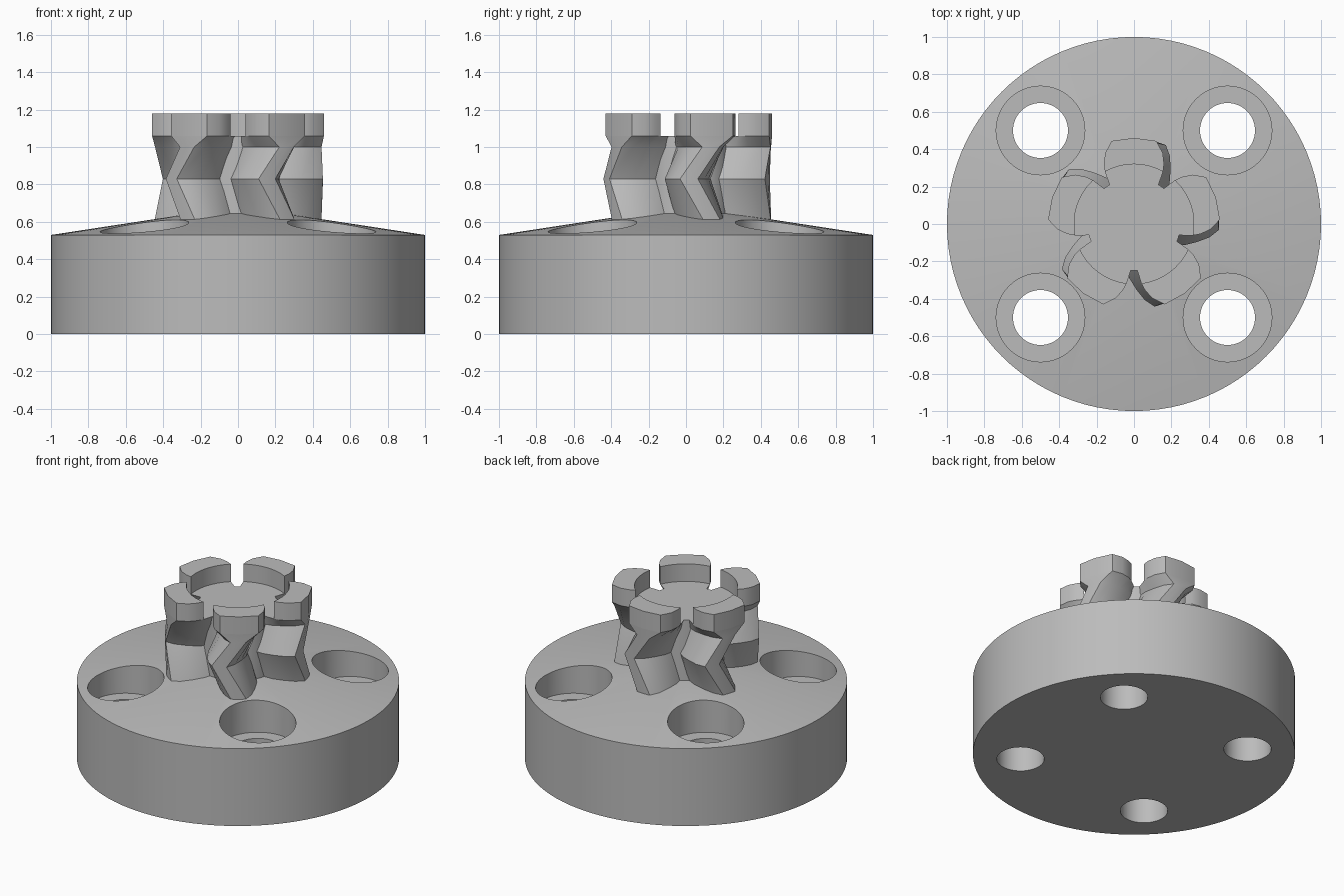
import bpy, bmesh, math

cube = bpy.data.objects.get("Cube")
if cube:
    bpy.data.objects.remove(cube, do_unlink=True)

grey = bpy.data.materials.new("plain grey")
grey.use_nodes = True
COLOUR = (0.5, 0.5, 0.5, 1)
grey.diffuse_color = COLOUR
grey.node_tree.nodes["Principled BSDF"].inputs["Base Color"].default_value = COLOUR


def loft(name, rings):
    """Closed solid through rings of equal point count, capped at both ends."""
    bm = bmesh.new()
    loops = [[bm.verts.new(p) for p in ring] for ring in rings]
    n = len(loops[0])
    for low, high in zip(loops, loops[1:]):
        for i in range(n):
            j = (i + 1) % n
            bm.faces.new((low[i], low[j], high[j], high[i]))
    bm.faces.new(loops[0])
    bm.faces.new(loops[-1])
    bmesh.ops.recalc_face_normals(bm, faces=bm.faces)
    mesh = bpy.data.meshes.new(name)
    bm.to_mesh(mesh)
    bm.free()
    mesh.materials.append(grey)
    obj = bpy.data.objects.new(name, mesh)
    bpy.context.collection.objects.link(obj)
    return obj


def circle(r, z, x=0, y=0, n=96):
    return [(x + r * math.cos(math.tau * i / n), y + r * math.sin(math.tau * i / n), z)
            for i in range(n)]


def section(half, centre, z, inner=None):
    """Symmetric lobe outline from (radius, half angle) pairs, root to tip."""
    polar = [(r, -a) for r, a in half] + [(half[-1][0], 0)]
    polar += [(r, a) for r, a in reversed(half)]
    if inner:
        a = half[0][1]
        polar += [(inner, a * t / 4) for t in range(3, -4, -1)]
    return [(r * math.cos(math.radians(centre + a)),
             r * math.sin(math.radians(centre + a)), z) for r, a in polar]


def smooth(obj):
    bpy.ops.object.select_all(action='DESELECT')
    obj.select_set(True)
    bpy.context.view_layer.objects.active = obj
    bpy.ops.object.shade_smooth_by_angle(angle=math.radians(25))


# Round flange with a shallow conical top
base = loft("flange", [circle(1, 0), circle(1, 0.53), circle(0.24, 0.646)])

# Four counterbored bolt holes
for x in (-0.5, 0.5):
    for y in (-0.5, 0.5):
        for part, radius, bottom in (("bolt_hole", 0.147, -0.1), ("counterbore", 0.237, 0.39)):
            cutter = loft(part + "_cutter", [circle(radius, bottom, x, y, 64),
                                             circle(radius, 0.8, x, y, 64)])
            cutter.hide_render = True
            mod = base.modifiers.new(part, 'BOOLEAN')
            mod.operation = 'DIFFERENCE'
            mod.solver = 'EXACT'
            mod.object = cutter
            bpy.context.view_layer.objects.active = base
            bpy.ops.object.modifier_apply(modifier=mod.name)
            bpy.data.objects.remove(cutter, do_unlink=True)
smooth(base)

# Central core
smooth(loft("core", [circle(0.248, 0.6), circle(0.248, 1.06)]))

# Five chevron lobes with wider heads around a round recess
head = [(0.32, 29), (0.36, 26.5), (0.41, 22), (0.46, 15)]
shoulder = [(0.23, 33)] + head
blade = [(0.23, 31), (0.29, 25), (0.35, 18), (0.41, 12), (0.455, 6)]
for k in range(5):
    a = 90 + 72 * k
    smooth(loft("lobe", [section(blade, a, 0.58), section(blade, a - 1, 0.62),
                         section(blade, a - 16, 0.83), section(blade, a - 1, 1.0),
                         section(shoulder, a, 1.06)]))
    smooth(loft("lobe_head", [section(head, a, 1.06, 0.32), section(head, a, 1.18, 0.32)]))
